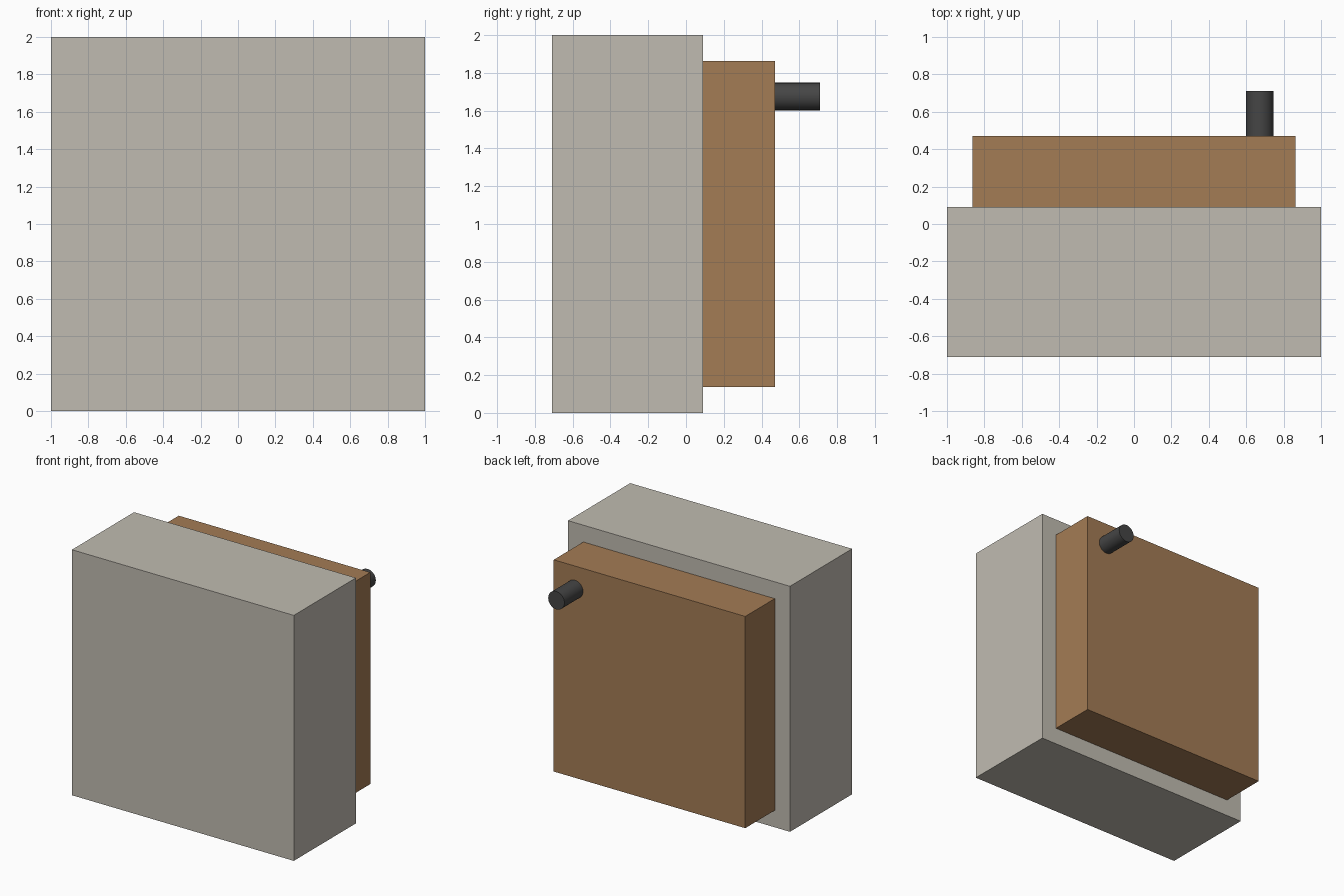
import bpy
import math

if "Cube" in bpy.data.objects:
    bpy.data.objects.remove(bpy.data.objects["Cube"])


def material(name, color):
    mat = bpy.data.materials.new(name)
    mat.diffuse_color = color
    mat.use_nodes = True
    mat.node_tree.nodes["Principled BSDF"].inputs["Base Color"].default_value = mat.diffuse_color
    return mat


def box(name, lo, hi, mat):
    center = [(a + b) / 2 for a, b in zip(lo, hi)]
    bpy.ops.mesh.primitive_cube_add(size=1, location=center)
    obj = bpy.context.object
    obj.name = name
    obj.scale = [b - a for a, b in zip(lo, hi)]
    bpy.ops.object.transform_apply(location=False, rotation=False, scale=True)
    obj.data.materials.append(mat)
    return obj


stone = material("pale_stone", (0.53, 0.50, 0.44, 1))
wood = material("brown", (0.37, 0.20, 0.09, 1))
dark = material("dark_grey", (0.06, 0.06, 0.06, 1))

# Large front slab
box("front_slab", (-1, -0.71, 0), (1, 0.09, 2), stone)

# Smaller block on the back of the slab
box("back_block", (-0.863, 0.09, 0.138), (0.863, 0.47, 1.863), wood)

# Round peg near the upper corner of the back block
bpy.ops.mesh.primitive_cylinder_add(
    vertices=32, radius=0.073, depth=0.24,
    location=(0.672, 0.59, 1.675), rotation=(math.pi / 2, 0, 0))
peg = bpy.context.object
peg.name = "peg"
peg.data.materials.append(dark)
bpy.ops.object.shade_smooth_by_angle(angle=math.radians(30))
